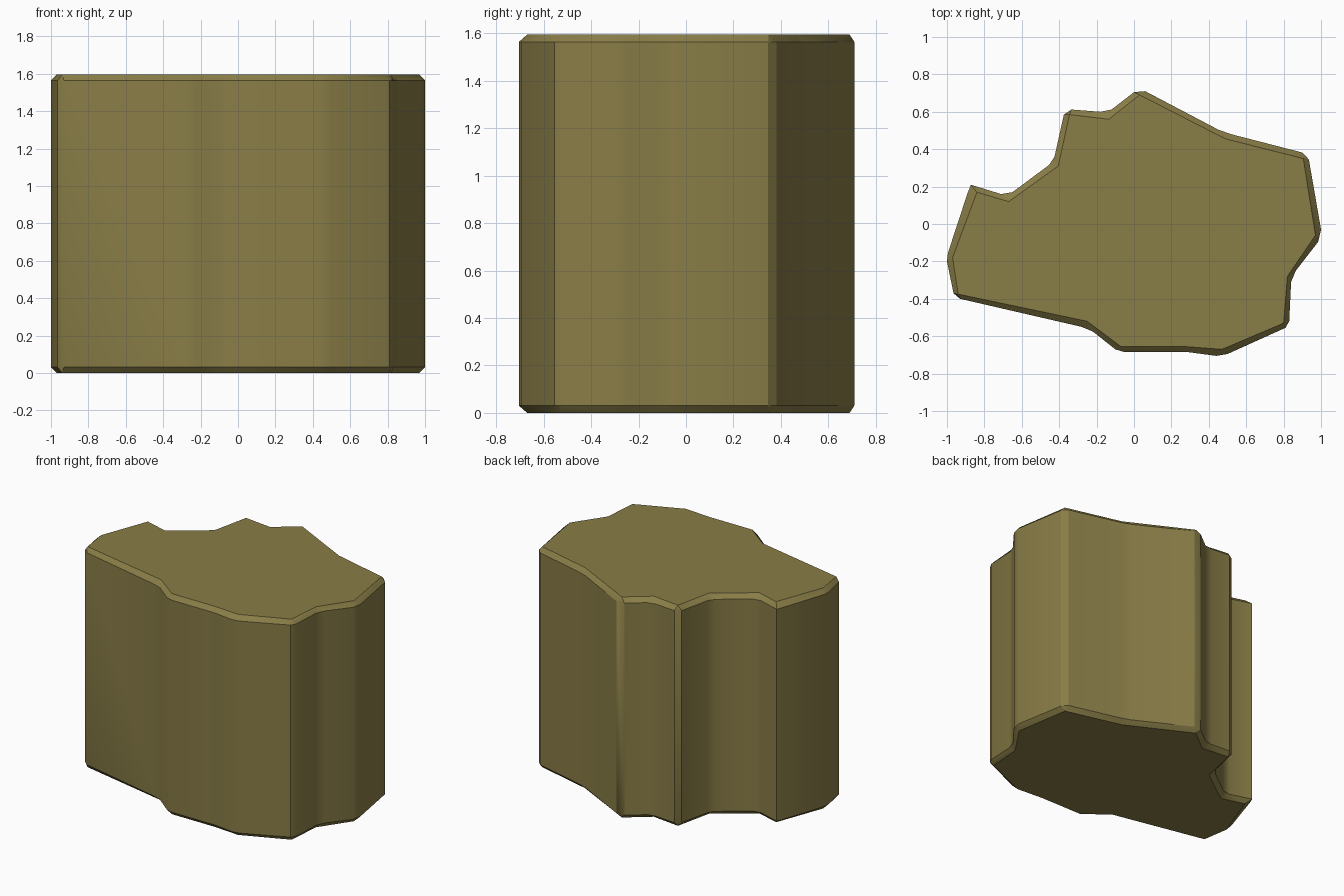
import bpy, bmesh, math

if "Cube" in bpy.data.objects:
    bpy.data.objects.remove(bpy.data.objects["Cube"])

# Each outline corner: cap corner, then the two wall points of its chamfer
CORNERS = [
    (-0.94, -0.375, -0.93, -0.40, -0.965, -0.37),
    (-0.97, -0.18, -1.00, -0.20, -0.995, -0.155),
    (-0.84, 0.17, -0.89, 0.165, -0.872, 0.21),
    (-0.67, 0.12, -0.71, 0.16, -0.65, 0.17),
    (-0.405, 0.31, -0.455, 0.315, -0.425, 0.36),
    (-0.345, 0.585, -0.375, 0.585, -0.335, 0.612),
    (-0.135, 0.56, -0.18, 0.60, -0.12, 0.612),
    (0.03, 0.69, 0.00, 0.705, 0.06, 0.71),
    (0.49, 0.455, 0.45, 0.505, 0.52, 0.48),
    (0.905, 0.35, 0.90, 0.382, 0.935, 0.345),
    (0.97, -0.06, 1.00, -0.03, 0.985, -0.095),
    (0.82, -0.28, 0.865, -0.25, 0.84, -0.31),
    (0.80, -0.53, 0.83, -0.52, 0.81, -0.555),
    (0.47, -0.67, 0.50, -0.695, 0.44, -0.705),
    (0.27, -0.655, 0.29, -0.685, 0.24, -0.685),
    (-0.07, -0.655, -0.05, -0.685, -0.10, -0.67),
    (-0.25, -0.52, -0.22, -0.575, -0.28, -0.55),
]
HEIGHT, BEVEL = 1.595, 0.031

bm = bmesh.new()
n = len(CORNERS)


def cap_ring(z):
    return [bm.verts.new((c[0], c[1], z)) for c in CORNERS]


def wall_ring(z):
    return [bm.verts.new((c[k], c[k + 1], z)) for c in CORNERS for k in (2, 4)]


# Caps and chamfers
walls = []
for z_cap, z_wall in ((0, BEVEL), (HEIGHT, HEIGHT - BEVEL)):
    cap, wall = cap_ring(z_cap), wall_ring(z_wall)
    bm.faces.new(cap)
    for i in range(n):
        j = (i + 1) % n
        a, b, c = wall[2 * i], wall[2 * i + 1], wall[2 * j]
        bm.faces.new((cap[i], a, b))
        bm.faces.new((cap[i], b, c, cap[j]))
    walls.append(wall)

# Upright walls
low, high = walls
for i in range(2 * n):
    j = (i + 1) % (2 * n)
    bm.faces.new((low[i], low[j], high[j], high[i]))
bmesh.ops.recalc_face_normals(bm, faces=bm.faces)

mesh = bpy.data.meshes.new("rock_block")
bm.to_mesh(mesh)
bm.free()
rock = bpy.data.objects.new("rock_block", mesh)
bpy.context.collection.objects.link(rock)

# Olive brown stone
mat = bpy.data.materials.new("olive_brown")
mat.diffuse_color = (0.25, 0.205, 0.063, 1)
mat.use_nodes = True
mat.node_tree.nodes["Principled BSDF"].inputs["Base Color"].default_value = mat.diffuse_color
mesh.materials.append(mat)

bpy.context.view_layer.objects.active = rock
rock.select_set(True)
bpy.ops.object.shade_smooth_by_angle(angle=math.radians(30))
